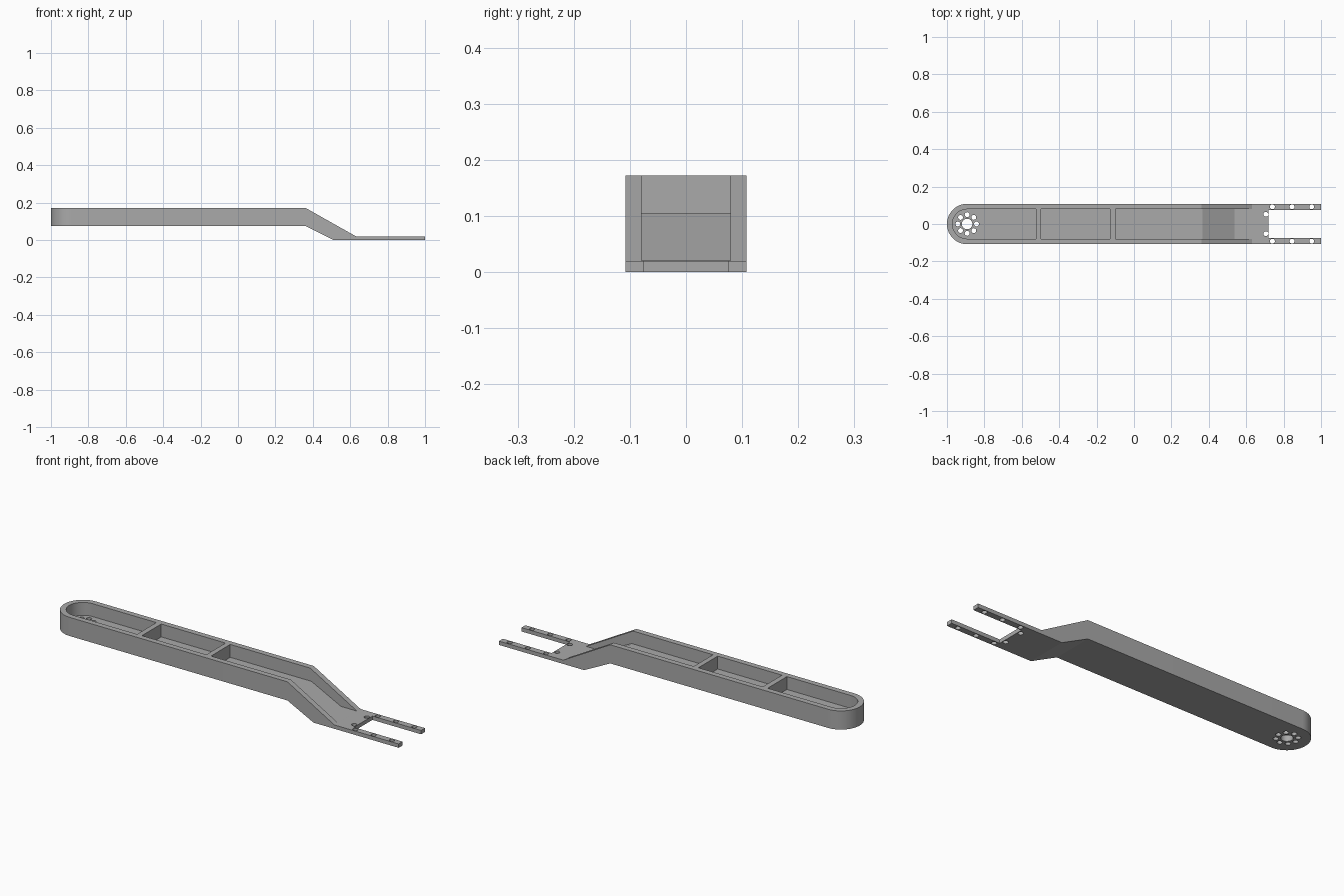
import bpy, bmesh, math
from mathutils import Vector

if "Cube" in bpy.data.objects:
    bpy.data.objects.remove(bpy.data.objects["Cube"])

grey = bpy.data.materials.new("plain grey")
grey.use_nodes = True
colour = (0.4, 0.4, 0.4, 1)
grey.diffuse_color = colour
grey.node_tree.nodes["Principled BSDF"].inputs["Base Color"].default_value = colour

HALF, INNER = 0.108, 0.079     # outer and inner half widths
PIVOT = -1 + HALF              # centre of the rounded end
TOP, FLOOR, PLATE = 0.172, 0.105, 0.02
ABOVE = 0.3


def prism(name, points, offset):
    """Extrude a closed outline along the offset vector."""
    bm = bmesh.new()
    face = bm.faces.new([bm.verts.new(p) for p in points])
    grown = bmesh.ops.extrude_face_region(bm, geom=[face])["geom"]
    bmesh.ops.translate(bm, vec=Vector(offset),
                        verts=[v for v in grown if isinstance(v, bmesh.types.BMVert)])
    bmesh.ops.recalc_face_normals(bm, faces=bm.faces[:])
    mesh = bpy.data.meshes.new(name)
    bm.to_mesh(mesh)
    bm.free()
    mesh.materials.append(grey)
    obj = bpy.data.objects.new(name, mesh)
    bpy.context.collection.objects.link(obj)
    return obj


def side_prism(name, profile, half):
    return prism(name, [(x, -half, z) for x, z in profile], (0, 2 * half, 0))


def plan_prism(name, outline, low, high):
    return prism(name, [(x, y, low) for x, y in outline], (0, 0, high - low))


def box(name, x0, x1, half, low, high):
    return plan_prism(name, [(x0, -half), (x1, -half), (x1, half), (x0, half)], low, high)


def round_end(radius, end_x, steps=32):
    """Plan outline with a half circle at the pivot and a straight far end."""
    arc = [math.pi * (0.5 + i / steps) for i in range(steps + 1)]
    return ([(PIVOT + radius * math.cos(a), radius * math.sin(a)) for a in arc]
            + [(end_x, -radius), (end_x, radius)])


def combine(target, cutter, operation="DIFFERENCE"):
    cutter.hide_render = True
    mod = target.modifiers.new("cut", "BOOLEAN")
    mod.operation, mod.solver, mod.object = operation, "EXACT", cutter
    bpy.context.view_layer.objects.active = target
    bpy.ops.object.modifier_apply(modifier=mod.name)
    bpy.data.objects.remove(cutter)


def drill(target, x, y, radius, sides=20):
    ring = [2 * math.pi * i / sides for i in range(sides)]
    combine(target, plan_prism("drill", [(x + radius * math.cos(a), y + radius * math.sin(a))
                                         for a in ring], -0.1, ABOVE))


# Cranked arm body, rounded at the pivot end
arm = side_prism("arm", [(-1.1, 0.075), (0.36, 0.075), (0.51, 0), (1, 0), (1, PLATE),
                         (0.63, PLATE), (0.36, TOP), (-1.1, TOP)], 0.2)
combine(arm, plan_prism("rounded_plan", round_end(HALF, 1.1), -0.1, ABOVE), "INTERSECT")

# Open pockets, leaving two cross ribs between them
combine(arm, plan_prism("pivot_pocket", round_end(INNER, -0.525), FLOOR, ABOVE))
combine(arm, box("middle_pocket", -0.497, -0.127, INNER, FLOOR, ABOVE))
lip = PLATE + 0.0002
combine(arm, side_prism("ramp_pocket", [(-0.1, FLOOR), (0.367, FLOOR), (0.537, lip),
                                        (0.65, lip), (0.65, ABOVE), (-0.1, ABOVE)], INNER))

# Fork slot and its bolt holes
combine(arm, box("fork_slot", 0.72, 1.1, 0.076, -0.1, ABOVE))
for side in (-1, 1):
    drill(arm, 0.705, side * 0.052, 0.013)
    for x in (0.74, 0.845, 0.95):
        drill(arm, x, side * 0.092, 0.013)

# Pivot hole with a ring of bolt holes
drill(arm, PIVOT, 0, 0.028, 32)
for i in range(8):
    angle = i * math.pi / 4
    drill(arm, PIVOT + 0.05 * math.cos(angle), 0.05 * math.sin(angle), 0.013)

# Smooth the rounded end and holes, keep the edges crisp
bpy.ops.object.select_all(action="DESELECT")
arm.select_set(True)
bpy.context.view_layer.objects.active = arm
bpy.ops.object.shade_smooth_by_angle(angle=math.radians(20))
